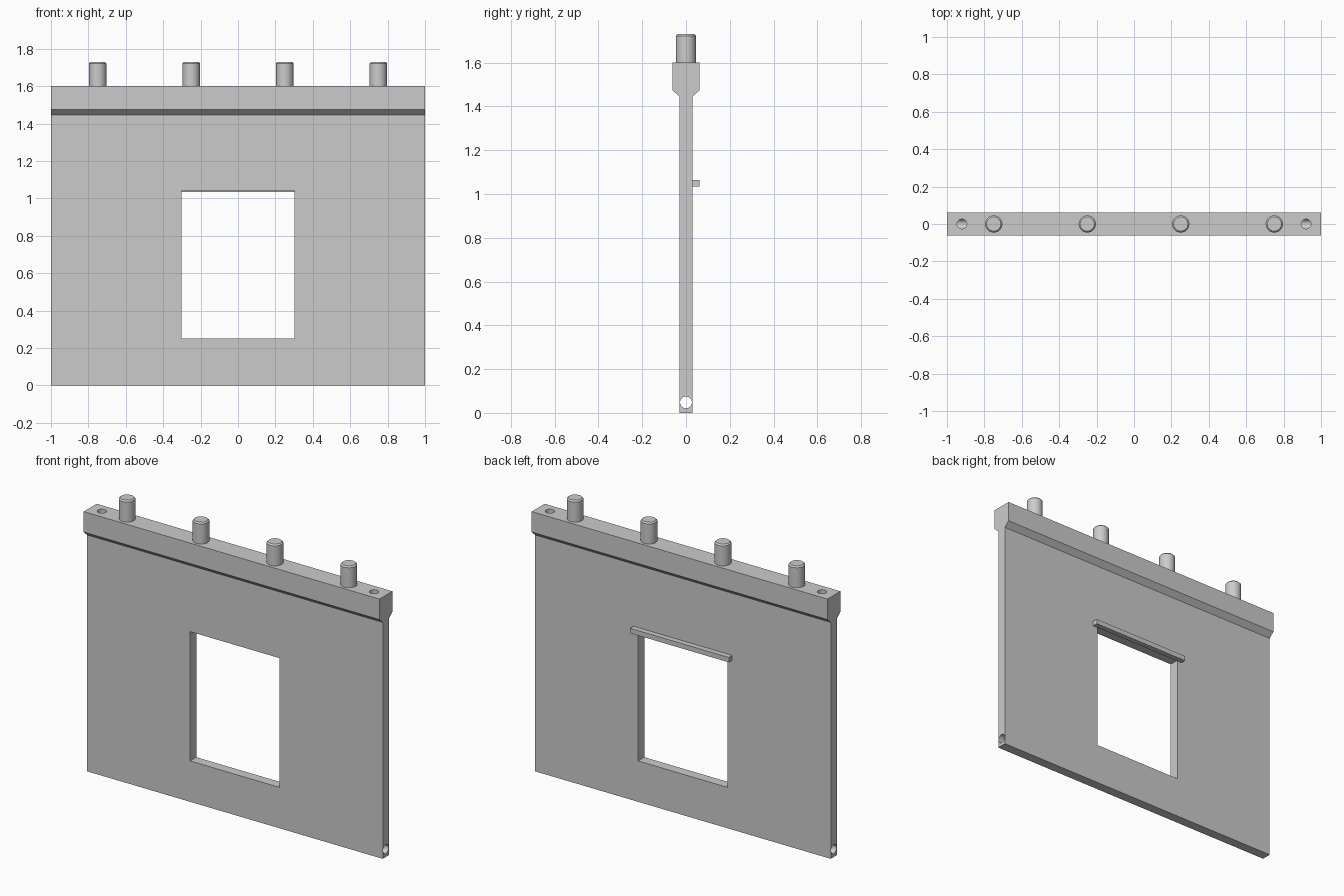
import bpy
import bmesh
import math
from mathutils import Matrix

if "Cube" in bpy.data.objects:
    bpy.data.objects.remove(bpy.data.objects["Cube"])

grey = bpy.data.materials.new("concrete_grey")
grey.use_nodes = True
colour = (0.6, 0.6, 0.6, 1)
grey.diffuse_color = colour
grey.node_tree.nodes["Principled BSDF"].inputs["Base Color"].default_value = colour


def finish(name, bm):
    bmesh.ops.recalc_face_normals(bm, faces=bm.faces)
    mesh = bpy.data.meshes.new(name)
    bm.to_mesh(mesh)
    bm.free()
    mesh.materials.append(grey)
    obj = bpy.data.objects.new(name, mesh)
    bpy.context.collection.objects.link(obj)
    return obj


def box(name, size, centre):
    bm = bmesh.new()
    bmesh.ops.create_cube(bm, size=1, matrix=Matrix.Translation(centre) @ Matrix.Diagonal((*size, 1)))
    return finish(name, bm)


def cylinder(name, radius, length, centre, along_x=False, chamfer=0):
    bm = bmesh.new()
    turn = Matrix.Rotation(math.pi / 2, 4, "Y") if along_x else Matrix()
    bmesh.ops.create_cone(bm, cap_ends=True, segments=32, radius1=radius, radius2=radius,
                          depth=length, matrix=Matrix.Translation(centre) @ turn)
    if chamfer:
        top = max(v.co.z for v in bm.verts)
        rim = [e for e in bm.edges if all(v.co.z > top - 0.001 for v in e.verts)]
        bmesh.ops.bevel(bm, geom=rim, offset=chamfer, segments=1, affect="EDGES")
    return finish(name, bm)


def smooth(obj):
    bpy.ops.object.select_all(action="DESELECT")
    obj.select_set(True)
    bpy.context.view_layer.objects.active = obj
    bpy.ops.object.shade_smooth_by_angle(angle=math.radians(30))


def cut(obj, cutter):
    bpy.context.view_layer.objects.active = obj
    mod = obj.modifiers.new("cut", "BOOLEAN")
    mod.operation, mod.solver, mod.object = "DIFFERENCE", "EXACT", cutter
    bpy.ops.object.modifier_apply(modifier=mod.name)
    bpy.data.objects.remove(cutter)


# Wall panel with a thicker, tapered head beam, extruded along its length
half = [(0.03, 0), (0.03, 1.445), (0.0625, 1.475), (0.0625, 1.6)]
profile = half + [(-y, z) for y, z in reversed(half)]
bm = bmesh.new()
face = bm.faces.new([bm.verts.new((-1, y, z)) for y, z in profile])
side = bmesh.ops.extrude_face_region(bm, geom=[face])["geom"]
bmesh.ops.translate(bm, vec=(2, 0, 0), verts=[v for v in side if isinstance(v, bmesh.types.BMVert)])
panel = finish("wall_panel", bm)

# Window opening, bottom duct and the vertical ducts meeting it
cut(panel, box("window_cutter", (0.605, 0.4, 0.79), (0, 0, 0.645)))
cut(panel, cylinder("bottom_duct_cutter", 0.027, 2.2, (0, 0, 0.048), along_x=True))
for x in (-0.92, 0.92):
    cut(panel, cylinder("vertical_duct_cutter", 0.026, 1.602, (x, 0, 0.849)))
smooth(panel)

# Drip ledge above the window on the back
box("window_ledge", (0.667, 0.0325, 0.03), (0, 0.04625, 1.05))

# Chamfered dowels standing on the beam
for i in range(4):
    dowel = cylinder(f"dowel_{i + 1}", 0.046, 0.135, (-0.75 + 0.5 * i, 0, 1.6625), chamfer=0.008)
    smooth(dowel)
